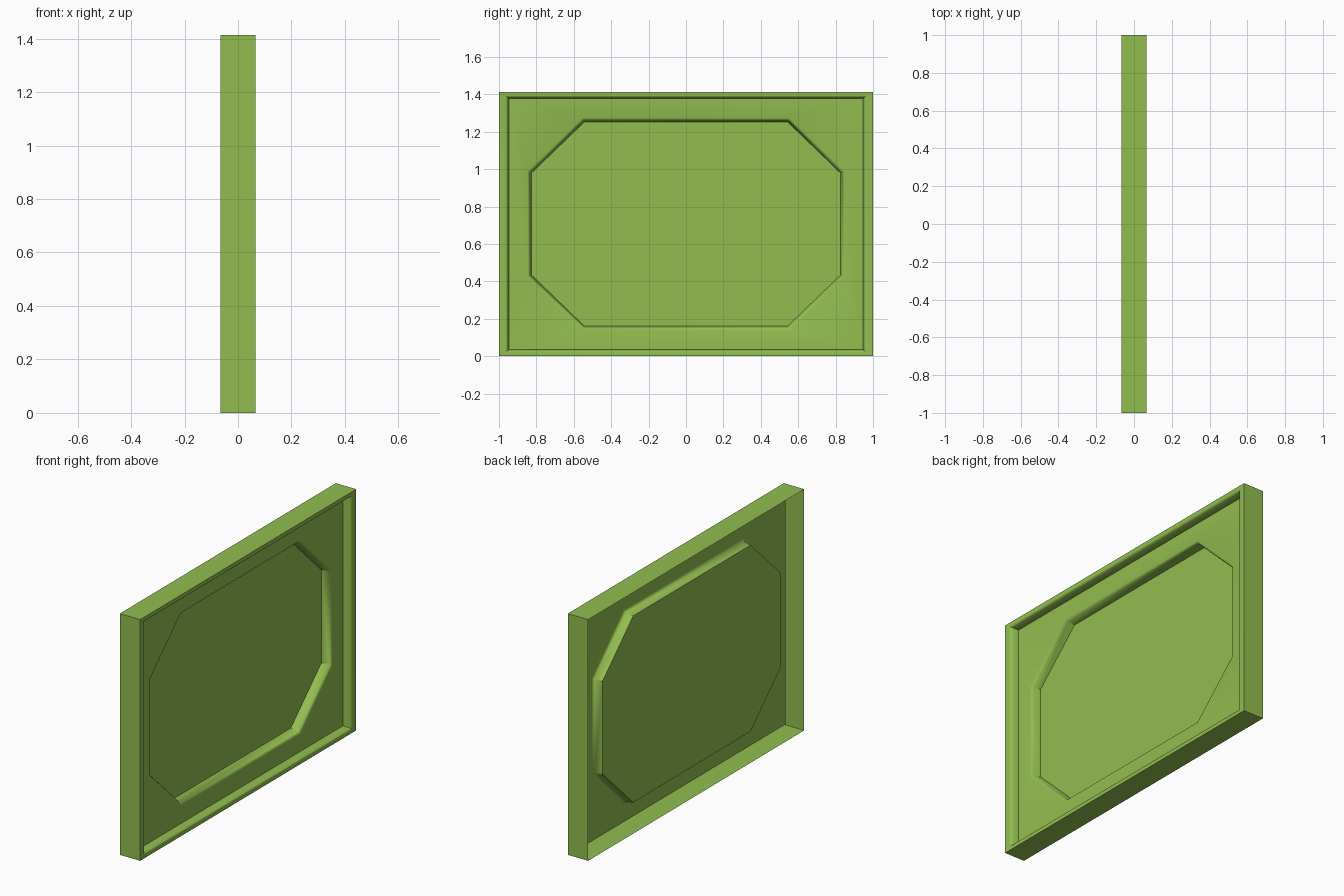
import bpy, bmesh

if "Cube" in bpy.data.objects:
    bpy.data.objects.remove(bpy.data.objects["Cube"])

HZ = 0.7065          # half height, also the centre height
FRONT = 0.066        # rim plane
FLOOR = 0.017        # recessed border
PANEL = -0.038       # deepest octagonal panel

bm = bmesh.new()


def rect(x, y, z):
    pts = [(-y, -z), (y, -z), (y, z), (-y, z)]
    return [bm.verts.new((x, a, b + HZ)) for a, b in pts]


def octagon(x, grow):
    y, z = 0.827 + grow, 0.546 + grow
    fy, fz = 0.543 + grow * 0.41, 0.272 + grow * 0.41
    pts = [(-y, -fz), (-fy, -z), (fy, -z), (y, -fz),
           (y, fz), (fy, z), (-fy, z), (-y, fz)]
    return [bm.verts.new((x, a, b + HZ)) for a, b in pts]


def bridge(a, b):
    n = len(a)
    for i in range(n):
        j = (i + 1) % n
        bm.faces.new((a[i], a[j], b[j], b[i]))


# Open-backed outer sides, thin rim and rounded step down to the border
loops = [rect(-FRONT, 1, HZ), rect(FRONT, 1, HZ),
         rect(FRONT, 0.966, 0.686), rect(FRONT - 0.004, 0.957, 0.680),
         rect(FRONT - 0.012, 0.952, 0.676), rect(FLOOR, 0.946, 0.672)]
for a, b in zip(loops, loops[1:]):
    bridge(a, b)

# Flat border between the rectangle and the octagonal opening
r = loops[-1]
octs = [octagon(FLOOR, 0.022), octagon(FLOOR - 0.003, 0.014),
        octagon(FLOOR - 0.010, 0.009), octagon(PANEL, 0.0)]
o = octs[0]
for i in range(4):
    j = (i + 1) % 4
    bm.faces.new((r[i], o[2 * i + 1], o[2 * i]))
    bm.faces.new((r[i], r[j], o[2 * j], o[2 * i + 1]))

# Rounded octagonal step and inner panel
for a, b in zip(octs, octs[1:]):
    bridge(a, b)
bm.faces.new(octs[-1])

bmesh.ops.recalc_face_normals(bm, faces=bm.faces[:])
bm.faces.ensure_lookup_table()
if bm.faces[-1].normal.x < 0:
    bmesh.ops.reverse_faces(bm, faces=bm.faces[:])

mesh = bpy.data.meshes.new("recessed_panel")
bm.to_mesh(mesh)
bm.free()
panel = bpy.data.objects.new("recessed_panel", mesh)
bpy.context.collection.objects.link(panel)

# Green finish, soft fillets with crisp corners
mat = bpy.data.materials.new("green")
mat.diffuse_color = (0.29, 0.51, 0.08, 1)
mat.use_nodes = True
mat.node_tree.nodes["Principled BSDF"].inputs["Base Color"].default_value = mat.diffuse_color
mesh.materials.append(mat)
bpy.context.view_layer.objects.active = panel
panel.select_set(True)
bpy.ops.object.shade_smooth_by_angle(angle=0.7)
